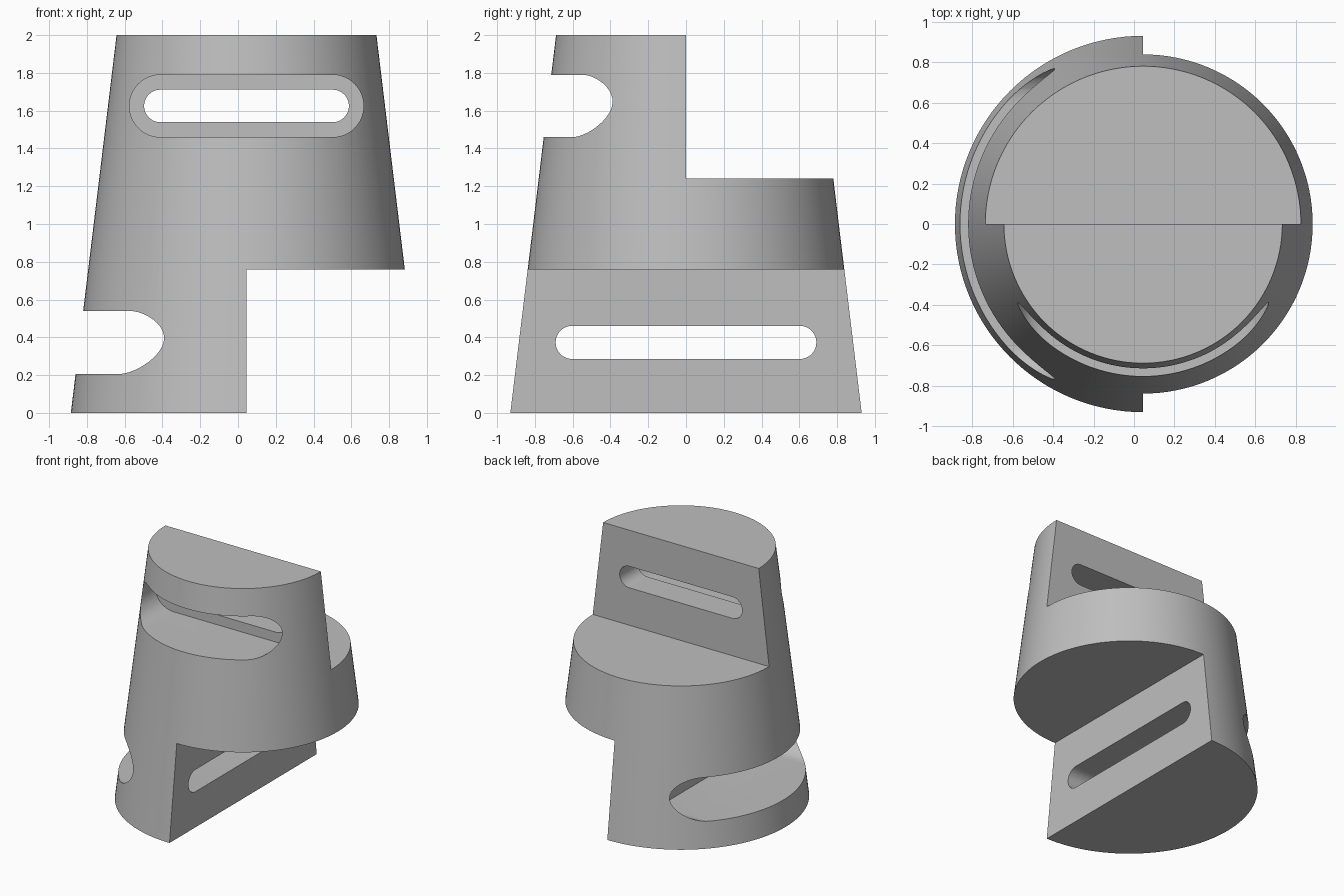
import bpy, bmesh, math
from mathutils import Matrix

cube = bpy.data.objects.get("Cube")
if cube:
    bpy.data.objects.remove(cube, do_unlink=True)

CX = 0.045          # axis of the cone
R_BASE, R_TOP, HEIGHT = 0.93, 0.688, 2.0
STEP_LOW, STEP_HIGH = 0.76, 1.24
WALL = 0.23         # thickness left behind each slot recess

grey = bpy.data.materials.new("plain grey")
grey.use_nodes = True
colour = (0.52, 0.52, 0.52, 1)
grey.diffuse_color = colour
grey.node_tree.nodes["Principled BSDF"].inputs["Base Color"].default_value = colour


def make_object(name, bm):
    bmesh.ops.recalc_face_normals(bm, faces=bm.faces)
    mesh = bpy.data.meshes.new(name)
    bm.to_mesh(mesh)
    bm.free()
    mesh.materials.append(grey)
    obj = bpy.data.objects.new(name, mesh)
    bpy.context.collection.objects.link(obj)
    return obj


def block(name, low, high):
    bm = bmesh.new()
    bmesh.ops.create_cube(bm, size=1)
    for v in bm.verts:
        for i in range(3):
            v.co[i] = low[i] if v.co[i] < 0 else high[i]
    return make_object(name, bm)


def slot(name, half_length, radius, z, near, far, turn):
    """Round-ended bar running from depth near to far, turned about the axis."""
    bm = bmesh.new()
    steps = 24
    ring = []
    for side in (1, -1):
        for i in range(steps + 1):
            a = math.pi * i / steps - math.pi / 2
            ring.append((side * (half_length - radius + radius * math.cos(a)),
                         z + side * radius * math.sin(a)))
    face = bm.faces.new([bm.verts.new((x, near, h)) for x, h in ring])
    moved = bmesh.ops.extrude_face_region(bm, geom=[face])["geom"]
    bmesh.ops.translate(bm, vec=(0, far - near, 0),
                        verts=[v for v in moved if isinstance(v, bmesh.types.BMVert)])
    bm.transform(Matrix.Translation((CX, 0, 0)) @ Matrix.Rotation(turn, 4, "Z"))
    return make_object(name, bm)


# Tapered body
bm = bmesh.new()
bmesh.ops.create_cone(bm, cap_ends=True, segments=128, radius1=R_BASE, radius2=R_TOP,
                      depth=HEIGHT, matrix=Matrix.Translation((CX, 0, HEIGHT / 2)))
body = make_object("coupler_body", bm)

# Half cut-aways at top back and bottom side, then the stepped slots
quarter = -math.pi / 2
cutters = [
    block("top_cutaway", (-2, 0, STEP_HIGH), (2, 2, 3)),
    block("bottom_cutaway", (CX, -2, -1), (2, 2, STEP_LOW)),
    slot("upper_recess", 0.62, 0.165, 1.625, -WALL, -2, 0),
    slot("upper_through_slot", 0.542, 0.086, 1.625, 0.3, -2, 0),
    slot("lower_recess", 0.768, 0.167, 0.373, -WALL, -2, quarter),
    slot("lower_through_slot", 0.69, 0.088, 0.373, 0.3, -2, quarter),
]
bpy.context.view_layer.objects.active = body
for cutter in cutters:
    cutter.hide_render = True
    mod = body.modifiers.new(cutter.name, "BOOLEAN")
    mod.operation = "DIFFERENCE"
    mod.solver = "EXACT"
    mod.object = cutter
    bpy.ops.object.modifier_apply(modifier=mod.name)
    bpy.data.objects.remove(cutter, do_unlink=True)

# Smooth the curved walls, keep the cut edges crisp
bpy.ops.object.select_all(action="DESELECT")
body.select_set(True)
bpy.ops.object.shade_smooth_by_angle(angle=math.radians(30))
